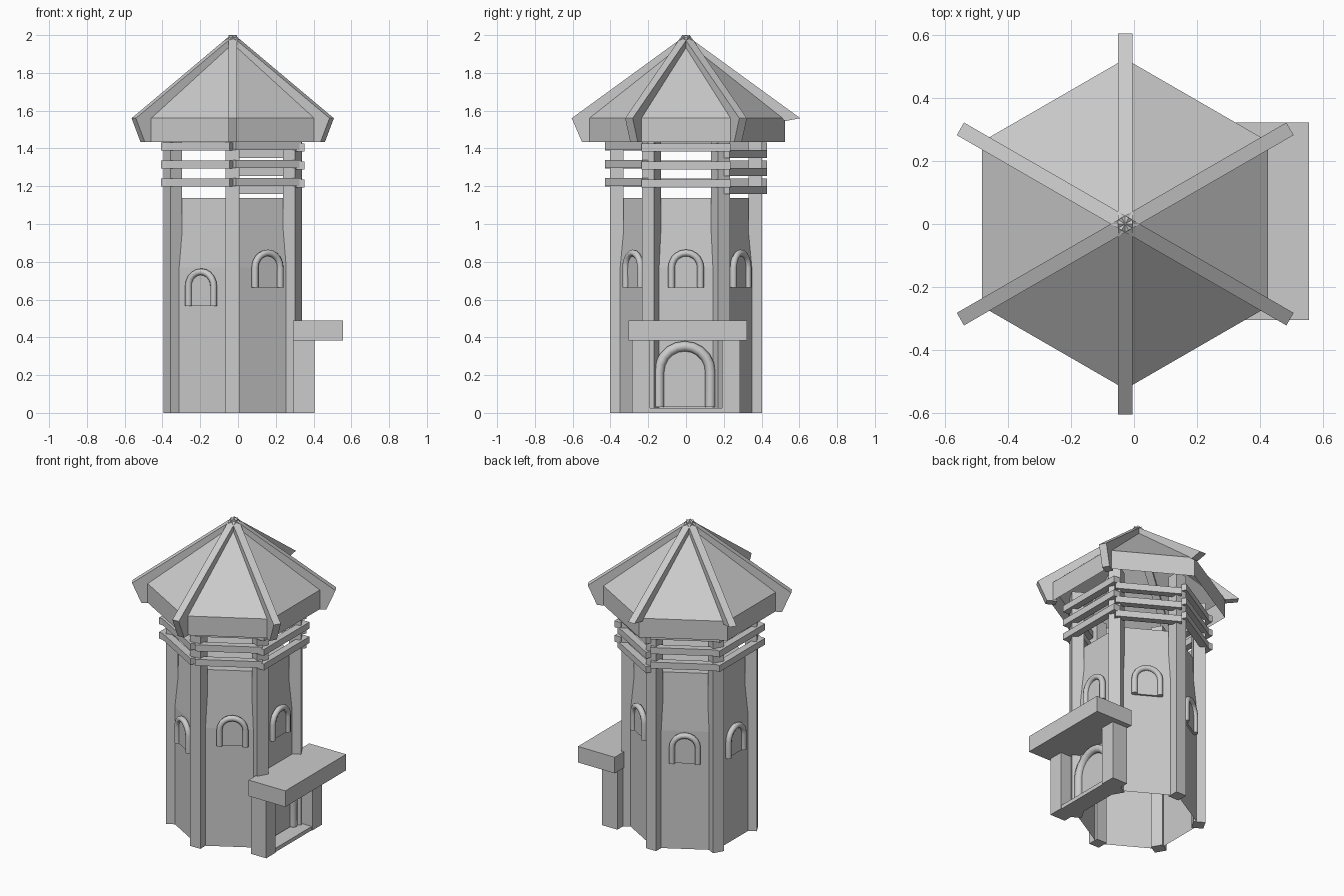
import bpy, bmesh, math
from mathutils import Matrix, Vector

if "Cube" in bpy.data.objects:
    bpy.data.objects.remove(bpy.data.objects["Cube"])

CX = -0.028  # tower axis


def place(deg):
    # local x points outward from the tower axis
    return Matrix.Translation((CX, 0, 0)) @ Matrix.Rotation(math.radians(deg), 4, 'Z')


def finish(name, bm, mat=Matrix()):
    bmesh.ops.recalc_face_normals(bm, faces=bm.faces)
    me = bpy.data.meshes.new(name)
    bm.to_mesh(me)
    bm.free()
    ob = bpy.data.objects.new(name, me)
    bpy.context.collection.objects.link(ob)
    ob.data.transform(mat)
    return ob


def box(name, x, y, z, mat=Matrix()):
    bm = bmesh.new()
    size = (x[1] - x[0], y[1] - y[0], z[1] - z[0])
    mid = (sum(x) / 2, sum(y) / 2, sum(z) / 2)
    bmesh.ops.create_cube(bm, size=1, matrix=Matrix.Translation(mid) @ Matrix.Diagonal((*size, 1)))
    return finish(name, bm, mat)


def hex_shell(name, rings, cap_top=False):
    # stacked hexagon rings of (radius, z), corners pointing to +-y
    bm = bmesh.new()
    loops = []
    for r, z in rings:
        loops.append([bm.verts.new((CX + r * math.cos(math.radians(30 + 60 * i)),
                                    r * math.sin(math.radians(30 + 60 * i)), z)) for i in range(6)])
    for a, b in zip(loops, loops[1:]):
        for i in range(6):
            j = (i + 1) % 6
            bm.faces.new((a[i], a[j], b[j], b[i]))
    if cap_top:
        bm.faces.new(loops[-1])
    bmesh.ops.remove_doubles(bm, verts=bm.verts, dist=0.0005)
    return finish(name, bm)


def prism(name, pts, to3d, offset, mat):
    # extrude a flat profile
    bm = bmesh.new()
    face = bm.faces.new([bm.verts.new(to3d(*p)) for p in pts])
    new = bmesh.ops.extrude_face_region(bm, geom=[face])["geom"]
    bmesh.ops.translate(bm, vec=Vector(offset), verts=[v for v in new if isinstance(v, bmesh.types.BMVert)])
    return finish(name, bm, mat)


def arch(name, deg, dist, off, z0, z1, width, t):
    # rounded tube frame and thin panel inside it
    h = width / 2 - t
    spring = z1 - t - h
    pts = [(-h, z0)] + [(-h * math.cos(math.pi * i / 10), spring + h * math.sin(math.pi * i / 10))
                        for i in range(11)] + [(h, z0)]
    mat = place(deg) @ Matrix.Translation((dist, off, 0))
    cu = bpy.data.curves.new(name + "_frame", 'CURVE')
    cu.dimensions = '3D'
    cu.bevel_depth = t
    cu.bevel_resolution = 2
    cu.use_fill_caps = True
    sp = cu.splines.new('POLY')
    sp.points.add(len(pts) - 1)
    for p, (y, z) in zip(sp.points, pts):
        p.co = (*(mat @ Vector((0.01, y, z))), 1)
    ob = bpy.data.objects.new(name + "_frame", cu)
    bpy.context.collection.objects.link(ob)
    bpy.ops.object.select_all(action='DESELECT')
    ob.select_set(True)
    bpy.context.view_layer.objects.active = ob
    bpy.ops.object.convert(target='MESH')
    bpy.ops.object.shade_smooth_by_angle(angle=math.radians(50))
    prism(name + "_panel", pts, lambda y, z: (-0.01, y, z), (0.018, 0, 0), mat)


# tower walls and roof
hex_shell("tower_wall", [(0.37, 0), (0.37, 0.77), (0.335, 1.138)], cap_top=True)
hex_shell("roof", [(0.525, 1.435), (0.525, 1.56), (0.0, 1.975)])

# corner posts and roof ridge beams
long_beam = [(0, 2.0), (0.605, 1.56), (0.55, 1.433), (0.49, 1.433), (0.5, 1.55), (0, 1.945)]
short_beam = [(0, 2.0), (0.605, 1.56), (0.525, 1.545), (0, 1.945)]
for i in range(6):
    a = 30 + 60 * i
    box(f"corner_post_{i}", (0.33, 0.402), (-0.037, 0.037), (0, 1.5), place(a))
    prism(f"ridge_beam_{i}", short_beam if a in (90, 150) else long_beam,
          lambda r, z: (r, -0.023, z), (0, 0.046, 0), place(a))

# railings, three bars per side at slightly varied heights
rail_shift = {0: -0.005, 60: -0.04, 120: 0.0, 180: 0.0, 240: 0.0, 300: 0.003}
for a, dz in rail_shift.items():
    for k, z in enumerate((1.22, 1.315, 1.41)):
        half = 0.235 if a in (0, 180) else 0.2
        box(f"rail_{a}_{k}", (0.335, 0.38), (-half, half), (z + dz - 0.021, z + dz + 0.021), place(a))

# windows and door
for a in (0, 60, 120, 180, 240, 300):
    z = 0.665 if a in (0, 60, 300) else 0.565
    arch(f"window_{a}", a, 0.325, 0.02 if a == 300 else 0, z, z + 0.2, 0.19, 0.018)
arch("door", 0, 0.325, -0.007, 0.03, 0.38, 0.325, 0.027)

# porch
box("porch_roof", (0.29, 0.556), (-0.305, 0.322), (0.383, 0.488))
box("porch_step", (0.28, 0.40), (-0.2, 0.2), (0, 0.025))
for s, n in ((-1, "front"), (1, "back")):
    box(f"porch_pillar_{n}", (0.295, 0.405), sorted((s * 0.19, s * 0.287)), (0, 0.385))
